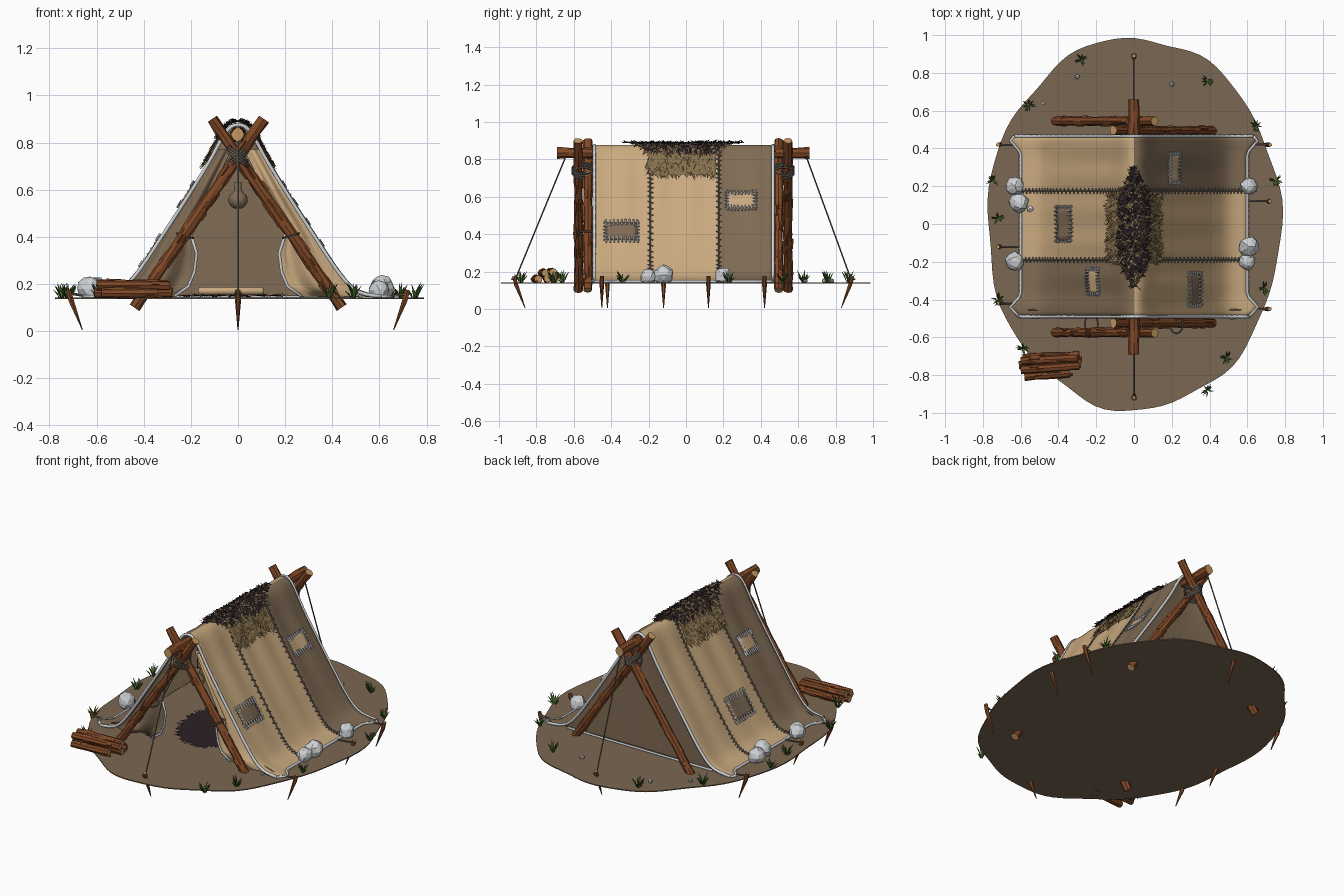
import bpy, bmesh, math, random
from math import sin, cos, pi
from mathutils import Vector

random.seed(4)
rnd = random.uniform
cube = bpy.data.objects.get("Cube")
if cube:
    bpy.data.objects.remove(cube)

GROUND = 0.14
COLOURS = dict(tan_canvas="c8a87e", brown_canvas="7f6b55", earth="7a6753", bark="804a2b", cut_wood="c29660",
               pale_stone="cdd0d3", cord="6e665e", grass="45652f", dark_fur="30262a", straw="86714f")
MATS = {}
for title, code in COLOURS.items():
    rgb = [(int(code[i:i + 2], 16) / 255) ** 2.2 for i in (0, 2, 4)]
    m = bpy.data.materials.new(title)
    m.use_nodes = True
    m.diffuse_color = (*rgb, 1)
    shader = m.node_tree.nodes["Principled BSDF"]
    shader.inputs["Base Color"].default_value = (*rgb, 1)
    shader.inputs["Roughness"].default_value = 0.9
    MATS[title] = m


def finish(name, bm, *mats, smooth=False, thick=0, fix=True):
    if fix:
        bmesh.ops.recalc_face_normals(bm, faces=bm.faces)
    for f in bm.faces:
        f.smooth = smooth
    me = bpy.data.meshes.new(name)
    bm.to_mesh(me)
    bm.free()
    for k in mats:
        me.materials.append(MATS[k])
    ob = bpy.data.objects.new(name, me)
    bpy.context.collection.objects.link(ob)
    if thick:
        mod = ob.modifiers.new("thickness", 'SOLIDIFY')
        mod.thickness, mod.offset = thick, 0


def sweep(bm, pts, radii, sides=5, jitter=0, cap=0):
    """Tube through points; radii is one number or one per point."""
    pts = [Vector(p) for p in pts]
    if not isinstance(radii, (list, tuple)):
        radii = [radii] * len(pts)
    q, old, rings = None, None, []
    for i, p in enumerate(pts):
        d = (pts[min(i + 1, len(pts) - 1)] - pts[max(i - 1, 0)]).normalized()
        q = old.rotation_difference(d) @ q if q else d.to_track_quat('Z', 'Y')
        old = d
        rings.append([bm.verts.new(p + q @ Vector((cos(2 * pi * k / sides), sin(2 * pi * k / sides), 0))
                                   * radii[i] * (1 + rnd(-jitter, jitter))) for k in range(sides)])
    for a, b in zip(rings, rings[1:]):
        for k in range(sides):
            bm.faces.new((a[k], a[k - 1], b[k - 1], b[k]))
    for ring in (rings[0], rings[-1]):
        bm.faces.new(ring).material_index = cap


def grid(bm, rows, rule=lambda c: 0):
    vs = [[bm.verts.new(p) for p in r] for r in rows]
    for a, b in zip(vs, vs[1:]):
        for i in range(len(a) - 1):
            f = bm.faces.new((a[i], a[i + 1], b[i + 1], b[i]))
            f.material_index = rule(f.calc_center_median())


def log(bm, a, b, r):
    """Rough round timber with raised slabs of bark and pale cut ends."""
    a, b = Vector(a), Vector(b)
    n = max(4, int((b - a).length / 0.06))
    sweep(bm, [a.lerp(b, i / n) for i in range(n + 1)], r, 8, 0.13, 1)
    q = (b - a).to_track_quat('Z', 'Y')
    for i in range(2 * n):
        t, ang = rnd(0.06, 0.88), rnd(0, 2 * pi)
        off = q @ Vector((cos(ang), sin(ang), 0)) * r * 0.8
        p = a.lerp(b, t) + off
        sweep(bm, [p, p + (b - a).normalized() * rnd(0.03, 0.07)], r * 0.42, 4, 0.2)


def lerp(a, b, n):
    return [a + (b - a) * i / n for i in range(n + 1)]


# Cross-section of the cover: ridge, straight slope, flared hem
PROFILE = [(-.05, .845), (0, .875), (.05, .845), (.12, .72), (.2, .59), (.31, .42),
           (.42, .255), (.5, .17), (.6, .147), (.7, .145)]
SEAMS = [-.49, -.19, .175, .465]


def profile(s):
    u = min(max(s, 0), 1) * 7
    i = min(int(u), 6)
    t = u - i
    a, b, c, d = (Vector(p) for p in PROFILE[i:i + 4])
    return 0.5 * (2 * b + (c - a) * t + (2 * a - 5 * b + 4 * c - d) * t ** 2 + (3 * b - a - 3 * c + d) * t ** 3)


def s_at(z):
    return min(lerp(0, 1, 200), key=lambda s: abs(profile(s).y - z))


def skin(t, y, lift=0):
    """Point on the cover; the sign of t picks the slope."""
    s, side = abs(t), 1 if t >= 0 else -1
    p = profile(s)
    d = (profile(s + .01) - profile(s - .01)).normalized() if 0 < s < 1 else Vector((1, 0))
    lift += .007 * sin(y * 36 + side) * min(1, 3 * s) * (1 - s)
    pull = .055 * s ** 8 * max(0, 1 - abs(abs(y) - .44) / .06)
    return Vector((side * (p.x - d.y * lift + pull), y, p.y + d.x * lift))


# Ground sheet with a wavy outline
bm = bmesh.new()
rim = []
for i in range(96):
    a = 2 * pi * i / 96
    k = .985 + .012 * sin(7 * a + 1) + .006 * sin(13 * a)
    rim.append(bm.verts.new((.79 * k * cos(a), 1.0 * k * sin(a), GROUND)))
bm.faces.new(rim)
finish("ground", bm, "earth", thick=.006)

# Canvas cover in three strips
bm = bmesh.new()
ys = [y for a, b in zip(SEAMS, SEAMS[1:]) for y in lerp(a, b, 12)[:-1]] + SEAMS[-1:]
grid(bm, [[skin(t, y) for y in ys] for t in lerp(-1, 1, 56)],
     lambda c: 0 if c.y * (1 if c.x > 0 else -1) < .18 else 1)
finish("tent_cover", bm, "tan_canvas", "brown_canvas", smooth=True, thick=.006)

# Pale binding round the cover, back wall and flaps
trim = bmesh.new()
for y in (SEAMS[0], SEAMS[-1]):
    sweep(trim, [skin(t, y) for t in lerp(-1, 1, 48)], .009, 6)
for t in (-1, 1):
    sweep(trim, [skin(t, y) for y in ys], .008, 6)
sweep(trim, [(x, .455, .147) for x in lerp(-.5, .5, 4)], .007, 6)

# Closed back wall
bm = bmesh.new()
grid(bm, [[Vector((profile(s).x * k, .45 - .012 * cos(k * pi / 2), profile(s).y - .004)) for k in lerp(-1, 1, 8)]
          for s in lerp(.02, .93, 20)])
finish("back_wall", bm, "brown_canvas", smooth=True)

# Tied-back door flaps
INNER = [(.03, .77), (.115, .58), (.2, .41), (.175, .33), (.185, .25), (.21, .19), (.27, .147)]
for side, name, mat in ((1, "left_flap", "tan_canvas"), (-1, "right_flap", "brown_canvas")):
    bm = bmesh.new()
    rows = []
    for x, z in INNER:
        out = profile(s_at(z)).x - .005
        rows.append([Vector((side * (x + (out - x) * k), -.465 + .02 * sin(k * 9), z)) for k in lerp(0, 1, 10)])
    grid(bm, rows)
    finish(name, bm, mat, smooth=True, thick=.005)
    sweep(trim, [r[0] for r in rows[2:]], .007, 6)
finish("cover_binding", trim, "pale_stone", smooth=True)

# Seam stitching
bm = bmesh.new()
for y in SEAMS[1:3]:
    for side in (-1, 1):
        sweep(bm, [skin(side * s, y, .006) for s in lerp(.02, 1, 40)], .004, 4)
        for s in lerp(.12, .98, 32):
            sweep(bm, [skin(side * s, y - .014, .005), skin(side * (s + .012), y + .014, .005)], .004, 4)
finish("seam_stitches", bm, "cord")

# Patches with stitched borders: slope, y range, z range, colour
stitch = bmesh.new()
for side, y0, y1, z0, z1, mat in ((1, -.43, -.26, .365, .455, "brown_canvas"), (1, .22, .37, .54, .62, "tan_canvas"),
                                  (-1, -.09, .09, .28, .39, "brown_canvas"), (-1, -.37, -.24, .53, .62, "tan_canvas")):
    bm = bmesh.new()
    s0, s1 = side * s_at(z1), side * s_at(z0)
    grid(bm, [[skin(t, y, .007) for y in lerp(y0, y1, 6)] for t in lerp(s0, s1, 5)])
    finish("patch", bm, mat, smooth=True, thick=.004)
    for y in lerp(y0, y1, 8):
        for t in (s0, s1):
            sweep(stitch, [skin(t - .012, y, .01), skin(t + .012, y + .004, .01)], .005, 4)
    for t in lerp(s0, s1, 5):
        for y in (y0, y1):
            sweep(stitch, [skin(t, y - .011, .01), skin(t, y + .011, .01)], .005, 4)
finish("patch_stitches", stitch, "pale_stone")

# Fur and straw cape over the ridge
bm = bmesh.new()
END = s_at(.71)


def reach(s):
    return .18 + .14 * max(0, 1 - s / END * 1.6) ** 1.3


def strand(bm, t, y, length, rise, w, mat):
    a = skin(t, y, .014)
    tip = skin(t + math.copysign(length, t), y + rnd(-.03, .03), .014 + rise)
    v = Vector((rnd(-.5, .5), 1, rnd(-.5, .5))) * w
    bm.faces.new([bm.verts.new(p) for p in (a - v, a + v, tip)]).material_index = mat


grid(bm, [[skin(t, -.02 + k * reach(abs(t)), .013) for k in lerp(-1, 1, 14)] for t in lerp(-END, END, 24)],
     lambda c: 1 if abs(c.x) < .07 else 0)
for i in range(1500):
    t = rnd(-END, END)
    strand(bm, t, -.02 + rnd(-1, 1) * reach(abs(t)), rnd(.02, .05), rnd(0, .012), .006, 0)
for i in range(900):
    t = rnd(-1, 1) * .55 * END
    strand(bm, t, -.02 + rnd(-1, 1) * .34 * (1 - abs(t) / END), rnd(.02, .05), rnd(.004, .02), .007, 1)
finish("ridge_fur", bm, "straw", "dark_fur", fix=False)

# Crossed poles and ridge pole
bm = bmesh.new()
for y, side in ((-.575, -1), (-.525, 1), (.545, -1), (.495, 1)):
    log(bm, (side * .44, y, .1), (-side * .11, y, .9), .024)
log(bm, (0, -.69, .835), (0, .66, .835), .029)
finish("frame_poles", bm, "bark", "cut_wood")

# Firewood stack
bm = bmesh.new()
for y, z, x0, x1 in ((-.715, .165, -.59, -.29), (-.76, .163, -.61, -.28), (-.81, .16, -.58, -.34),
                     (-.73, .198, -.6, -.3), (-.77, .193, -.6, -.29)):
    log(bm, (x0, y + rnd(-.015, .015), z), (x1, y + .02, z), .021)
finish("firewood", bm, "bark", "cut_wood")

# Pegs, guy lines and lashings
pegs, rope = bmesh.new(), bmesh.new()


def peg(x, y, dx, dy):
    pts = [(x, y, .175), (x - dx * .012, y - dy * .012, .13), (x - dx * .06, y - dy * .06, .005)]
    sweep(pegs, pts, [.011, .012, .002], 6, .1, 1)


for y, sign in ((-.92, -1), (.89, 1)):
    peg(0, y, 0, sign)
    sweep(rope, [(0, sign * .645, .81), (0, y - sign * .01, .165)], .004)
    sweep(rope, [(.013 * cos(a), y + .013 * sin(a), .16) for a in lerp(0, 2 * pi, 8)], .004)
for x, y in ((-.72, .42), (-.72, -.12), (-.72, -.42), (.72, .42), (.72, .12), (.72, -.45)):
    side = 1 if x > 0 else -1
    peg(x, y, side, 0)
    sweep(rope, [skin(side, y), (x, y, .16)], .005)
for y in (-.55, .52):
    for side in (-1, 1):
        for k in (-.012, 0, .012):
            sweep(rope, [(side * .04 * cos(a), y + .057 * sin(a), .74 + k + .03 * cos(a))
                         for a in lerp(0, 2 * pi, 14)], .006)
for side in (-1, 1):
    sweep(rope, [(side * (.225 + .035 * cos(a)), -.53 + .05 * sin(a), .405 + .01 * cos(a))
                 for a in lerp(0, 2 * pi, 12)], .005)
finish("pegs", pegs, "bark", "cut_wood")

# Hanging flask
sweep(rope, [(0, -.4, .82), (0, -.4, .63)], .004)
finish("guy_ropes", rope, "cord")
bm = bmesh.new()
sweep(bm, [(0, -.4, z) for z in (.52, .53, .55, .575, .59, .605, .63)], [.015, .03, .042, .038, .02, .014, .017], 12)
finish("flask", bm, "brown_canvas", smooth=True)

# Fur rug and bedroll inside
bm = bmesh.new()
rug = [bm.verts.new((-.03 + .22 * cos(a), -.1 + .3 * sin(a), .15)) for a in lerp(0, 2 * pi, 24)[:-1]]
bm.faces.new(rug)
for i in range(220):
    a = rnd(0, 2 * pi)
    p = Vector((-.03 + .21 * cos(a), -.1 + .29 * sin(a), .15))
    out, v = Vector((cos(a), sin(a), rnd(-.2, .3))) * rnd(.03, .05), Vector((-sin(a), cos(a), 0)) * .008
    bm.faces.new([bm.verts.new(c) for c in (p - v, p + v, p + out)])
finish("rug", bm, "dark_fur", fix=False)
bm = bmesh.new()
sweep(bm, [(x, .12, .17) for x in (-.17, -.16, .1, .11)], [.012, .017, .017, .012], 10)
finish("bedroll", bm, "tan_canvas", smooth=True)

# Hem rocks and scattered pebbles
bm = bmesh.new()
stones = [(-.63, .2, .05), (-.61, .11, .052), (-.63, -.2, .052), (.61, .2, .047), (.61, -.12, .055), (.6, -.2, .045),
          (-.3, .78, .014), (.2, .74, .015), (-.48, .64, .012), (.52, -.5, .011), (-.55, .08, .02)]
for x, y, r in stones:
    ball = bmesh.ops.create_icosphere(bm, subdivisions=1 if r < .03 else 2, radius=r)["verts"]
    for v in ball:
        v.co = v.co * rnd(.88, 1.1) + Vector((x, y, GROUND + r * .75))
        v.co.z = max(v.co.z, GROUND)
finish("rocks", bm, "pale_stone")

# Grass tufts
bm = bmesh.new()
for x, y in ((-.28, .87), (.39, .76), (-.56, .63), (.65, .52), (-.75, .23), (.75, .23), (-.72, .03),
             (.69, -.34), (-.72, -.4), (.49, -.71), (-.59, -.66), (.39, -.88)):
    for i in range(12):
        a, h = rnd(0, 2 * pi), rnd(.03, .07)
        d, w = Vector((cos(a), sin(a), 0)), Vector((-sin(a), cos(a), 0)) * .004
        base = Vector((x, y, GROUND)) + d * rnd(0, .012)
        mid, tip = base + d * .01 + Vector((0, 0, h * .6)), base + d * .03 + Vector((0, 0, h))
        bm.faces.new([bm.verts.new(p) for p in (base - w, base + w, mid + w, tip, mid - w)])
finish("grass", bm, "grass", fix=False)
